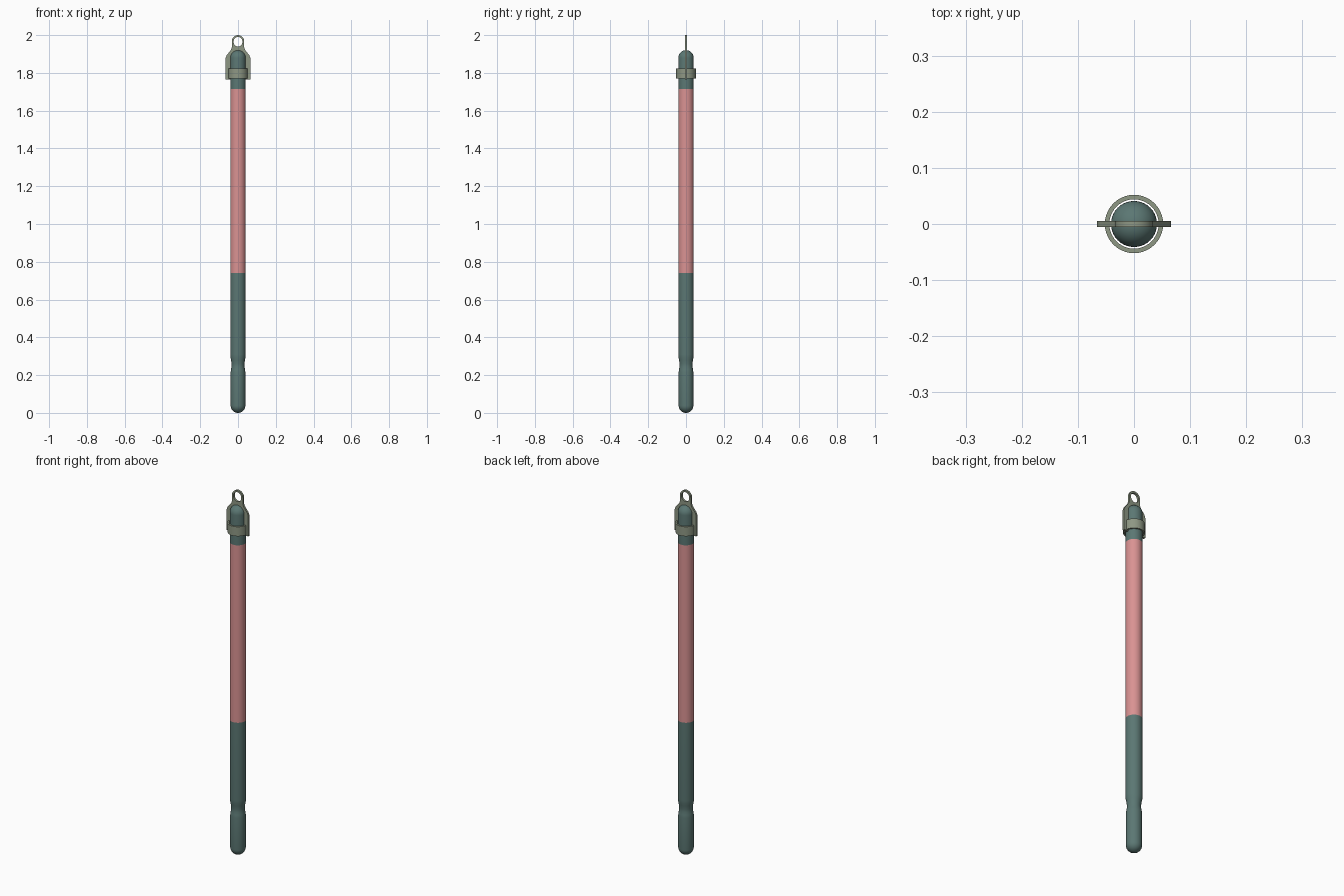
import bpy, bmesh
from math import sin, cos, pi, radians

if "Cube" in bpy.data.objects:
    bpy.data.objects.remove(bpy.data.objects["Cube"])


def material(name, rgb):
    m = bpy.data.materials.new(name)
    m.diffuse_color = (*rgb, 1)
    m.use_nodes = True
    m.node_tree.nodes["Principled BSDF"].inputs["Base Color"].default_value = m.diffuse_color
    return m


GREEN = material("dark_green", (0.105, 0.185, 0.172))
RED = material("soft_red", (0.70, 0.29, 0.29))
METAL = material("pale_metal", (0.27, 0.31, 0.23))
R = 0.041


def finish(ob, mat):
    ob.data.materials.clear()
    ob.data.materials.append(mat)
    bpy.ops.object.select_all(action='DESELECT')
    ob.select_set(True)
    bpy.context.view_layer.objects.active = ob
    bpy.ops.object.shade_smooth_by_angle(angle=radians(35))


def lathe(name, profile, mat, closed=False, sides=40):
    """Spin an (r, z) profile around the z axis."""
    bm = bmesh.new()
    verts = [bm.verts.new((r, 0, z)) for r, z in profile]
    pairs = list(zip(verts, verts[1:]))
    if closed:
        pairs.append((verts[-1], verts[0]))
    edges = [bm.edges.new(p) for p in pairs]
    bmesh.ops.spin(bm, geom=verts + edges, cent=(0, 0, 0), axis=(0, 0, 1),
                   angle=2 * pi, steps=sides)
    bmesh.ops.remove_doubles(bm, verts=bm.verts, dist=1e-5)
    bmesh.ops.recalc_face_normals(bm, faces=bm.faces)
    me = bpy.data.meshes.new(name)
    bm.to_mesh(me)
    bm.free()
    ob = bpy.data.objects.new(name, me)
    bpy.context.collection.objects.link(ob)
    finish(ob, mat)
    return ob


def arc(cx, cz, r, a0, a1, n):
    return [(cx + r * cos(radians(a0 + (a1 - a0) * i / n)),
             cz + r * sin(radians(a0 + (a1 - a0) * i / n))) for i in range(n + 1)]


# Lower casing: rounded foot, pinched neck, straight tube
foot = [(0, 0)] + arc(0, 0.039, 0.039, -90, 0, 8)[1:]
lathe("lower_casing", foot + [(0.039, 0.215), (0.037, 0.23), (0.034, 0.245),
                              (0.034, 0.26), (0.037, 0.28), (0.040, 0.295),
                              (R, 0.31), (R, 0.74)], GREEN)

# Red middle tube
lathe("middle_tube", [(R, 0.74), (R, 1.715)], RED)

# Upper casing with domed nose
dome = arc(0, 1.92 - R, R, 0, 90, 10)[:-1] + [(0, 1.92)]
lathe("upper_casing", [(R, 1.715)] + dome, GREEN)

# Clamp band around the upper casing
lathe("clamp_band", [(0.044, 1.77), (0.052, 1.77), (0.052, 1.822), (0.044, 1.822)],
      METAL, closed=True)

# Lifting bracket: flat plate with shoulders and an eyelet
half = [(0.066, 1.765), (0.066, 1.878), (0.060, 1.893), (0.037, 1.922), (0.033, 1.934)]
outline = half + arc(0, 1.967, 0.033, 0, 180, 20) + [(-x, z) for x, z in reversed(half)]
hole = arc(0, 1.967, 0.023, 0, 180, 12) + arc(0, 1.962, 0.023, 180, 360, 12)
cu = bpy.data.curves.new("lifting_bracket", 'CURVE')
cu.dimensions = '2D'
cu.fill_mode = 'BOTH'
cu.extrude = 0.0055
for pts in (outline, hole):
    sp = cu.splines.new('POLY')
    sp.points.add(len(pts) - 1)
    for p, (x, z) in zip(sp.points, pts):
        p.co = (x, z, 0, 1)
    sp.use_cyclic_u = True
bracket = bpy.data.objects.new("lifting_bracket", cu)
bpy.context.collection.objects.link(bracket)
bracket.rotation_euler.x = pi / 2
bpy.ops.object.select_all(action='DESELECT')
bracket.select_set(True)
bpy.context.view_layer.objects.active = bracket
bpy.ops.object.convert(target='MESH')
finish(bpy.context.object, METAL)
